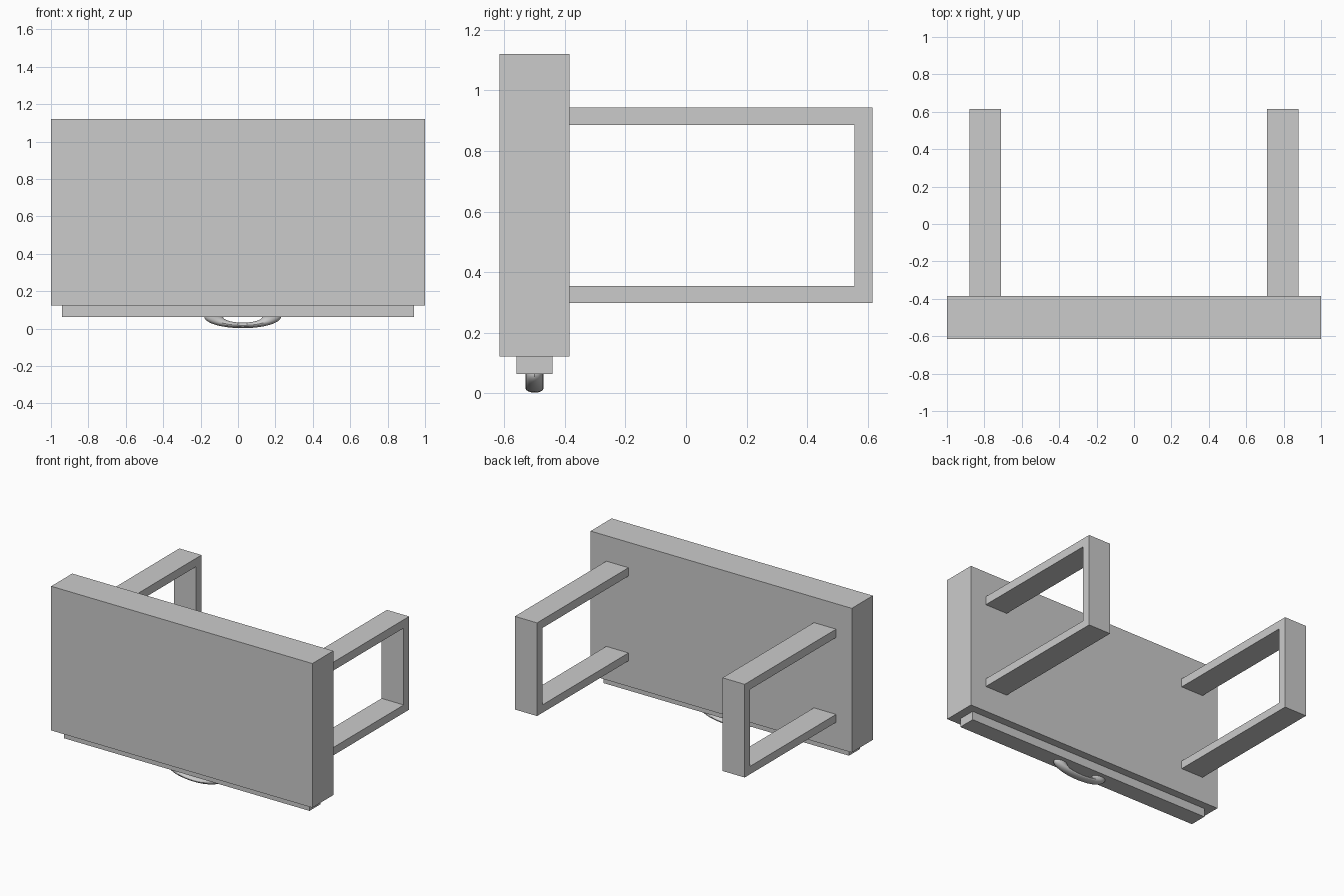
import bpy
import bmesh

cube = bpy.data.objects.get("Cube")
if cube:
    bpy.data.objects.remove(cube, do_unlink=True)

grey = bpy.data.materials.new("plain grey")
grey.use_nodes = True
grey.diffuse_color = (0.6, 0.6, 0.6, 1)
grey.node_tree.nodes["Principled BSDF"].inputs["Base Color"].default_value = (0.6, 0.6, 0.6, 1)


def finish(name, bm):
    bmesh.ops.recalc_face_normals(bm, faces=bm.faces)
    mesh = bpy.data.meshes.new(name)
    bm.to_mesh(mesh)
    bm.free()
    mesh.materials.append(grey)
    obj = bpy.data.objects.new(name, mesh)
    bpy.context.collection.objects.link(obj)
    return obj


def box(name, low, high):
    bm = bmesh.new()
    bmesh.ops.create_cube(bm, size=1)
    for v in bm.verts:
        v.co = [(a + b) / 2 + c * (b - a) for a, b, c in zip(low, high, v.co)]
    return finish(name, bm)


def leg_frame(name, x0, x1):
    """U-shaped side profile extruded across its width."""
    back, inner, root = 0.615, 0.556, -0.385
    outline = [(root, 0.299), (back, 0.299), (back, 0.944), (root, 0.944),
               (root, 0.886), (inner, 0.886), (inner, 0.354), (root, 0.354)]
    bm = bmesh.new()
    face = bm.faces.new([bm.verts.new((x0, y, z)) for y, z in outline])
    side = bmesh.ops.extrude_face_region(bm, geom=[face])
    verts = [g for g in side["geom"] if isinstance(g, bmesh.types.BMVert)]
    bmesh.ops.translate(bm, verts=verts, vec=(x1 - x0, 0, 0))
    return finish(name, bm)


# Table top standing on its long edge, with the drawer front below it
box("table_top", (-1, -0.615, 0.122), (1, -0.385, 1.12))
box("drawer", (-0.94, -0.56, 0.063), (0.94, -0.44, 0.122))

# Pair of leg frames
leg_frame("right_leg_frame", -0.88, -0.71)
leg_frame("left_leg_frame", 0.71, 0.88)

# Flattened ring handle, half sunk into the drawer
bpy.ops.mesh.primitive_torus_add(major_segments=48, minor_segments=16,
                                 major_radius=0.155, minor_radius=0.05)
handle = bpy.context.object
handle.name = "drawer_handle"
handle.data.materials.append(grey)
for v in handle.data.vertices:
    x, y, z = v.co
    v.co = (x + 0.025, z * 0.6 - 0.5, y * 0.297 + 0.063)
handle.data.flip_normals()
bpy.ops.object.shade_smooth_by_angle()
